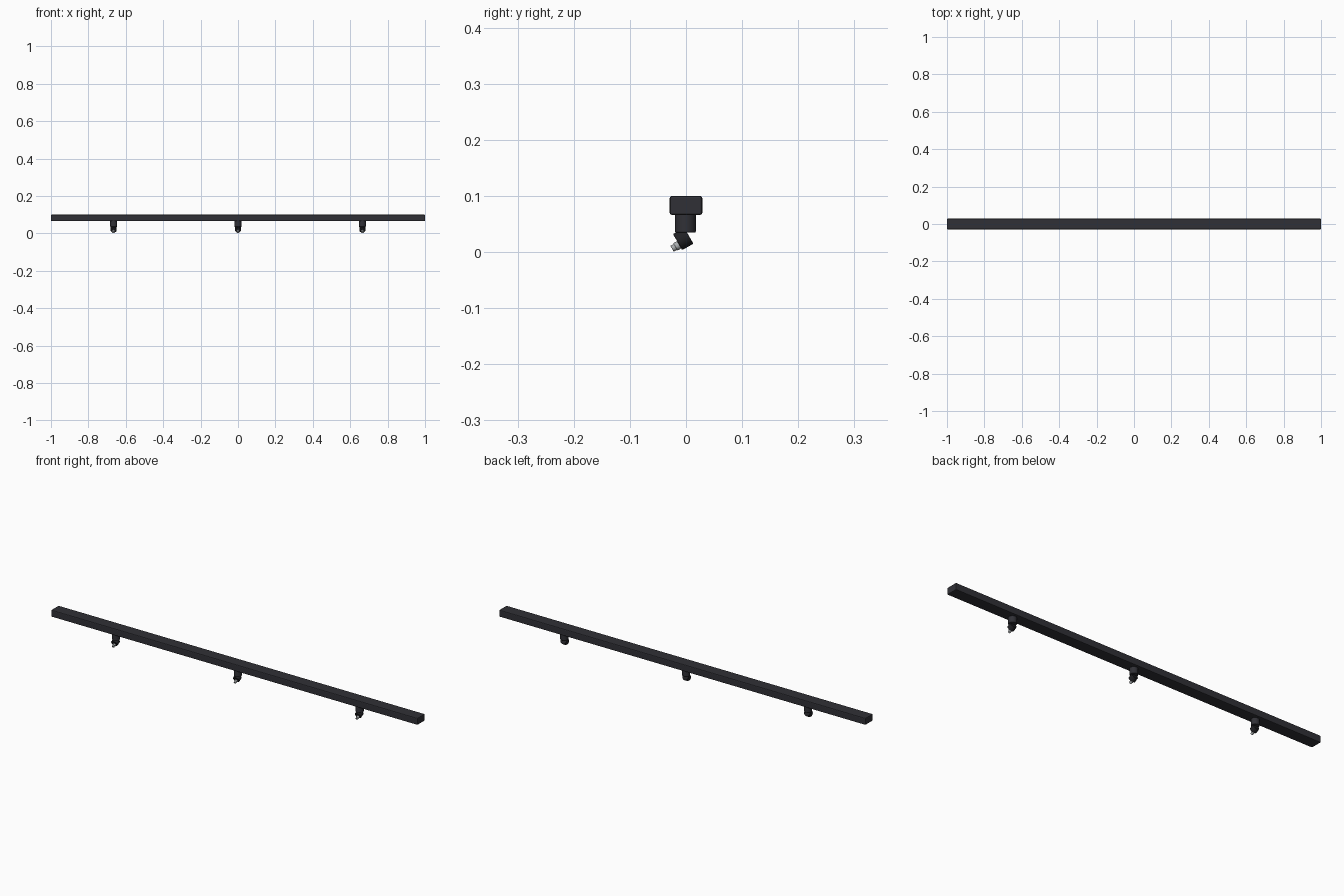
import bpy, math
from mathutils import Vector

if "Cube" in bpy.data.objects:
    bpy.data.objects.remove(bpy.data.objects["Cube"])

def mat(name, c):
    m = bpy.data.materials.new(name)
    m.diffuse_color = (*c, 1)
    m.use_nodes = True
    m.node_tree.nodes["Principled BSDF"].inputs["Base Color"].default_value = m.diffuse_color
    return m

DARK = mat("dark_plastic", (0.03, 0.03, 0.037))
BLACK = mat("black_plastic", (0.015, 0.015, 0.018))
STEEL = mat("steel", (0.4, 0.42, 0.43))

def box(name, loc, size, m, bevel):
    bpy.ops.mesh.primitive_cube_add(size=1, location=loc)
    o = bpy.context.object
    o.name = name
    o.scale = size
    bpy.ops.object.transform_apply(location=False, rotation=False, scale=True)
    b = o.modifiers.new("bevel", 'BEVEL')
    b.width, b.segments = bevel, 2
    o.data.materials.append(m)
    return o

def rod(name, start, end, r, m, sides=24, bevel=0.0015):
    a, b = Vector(start), Vector(end)
    bpy.ops.mesh.primitive_cylinder_add(vertices=sides, radius=r, depth=(b - a).length, location=(a + b) / 2)
    o = bpy.context.object
    o.name = name
    o.rotation_euler = (b - a).to_track_quat('Z', 'Y').to_euler()
    o.data.materials.append(m)
    if bevel:
        v = o.modifiers.new("bevel", 'BEVEL')
        v.width, v.segments, v.limit_method = bevel, 2, 'ANGLE'
    bpy.ops.object.shade_smooth_by_angle(angle=math.radians(35))
    return o

# Long boom
box("boom", (0, 0, 0.083), (2, 0.058, 0.034), DARK, 0.004)

# Forward and down direction of the tilted heads
t = math.radians(30)
d = Vector((0, -math.cos(t), -math.sin(t)))
up = Vector((0, -math.sin(t), math.cos(t)))

for i, x in enumerate((-0.665, 0, 0.665)):
    # Stem with side ribs
    rod(f"stem_{i}", (x, -0.001, 0.035), (x, -0.001, 0.068), 0.0185, DARK)
    # Tilted head
    c = Vector((x, -0.005, 0.0235))
    rod(f"head_{i}", c - d * 0.0115, c + d * 0.0115, 0.0165, BLACK)
    # Metal tip
    s = c - up * 0.0055
    rod(f"tip_collar_{i}", s + d * 0.010, s + d * 0.019, 0.0075, STEEL, bevel=0.0006)
    rod(f"tip_{i}", s + d * 0.017, s + d * 0.026, 0.006, STEEL, bevel=0.0006)
